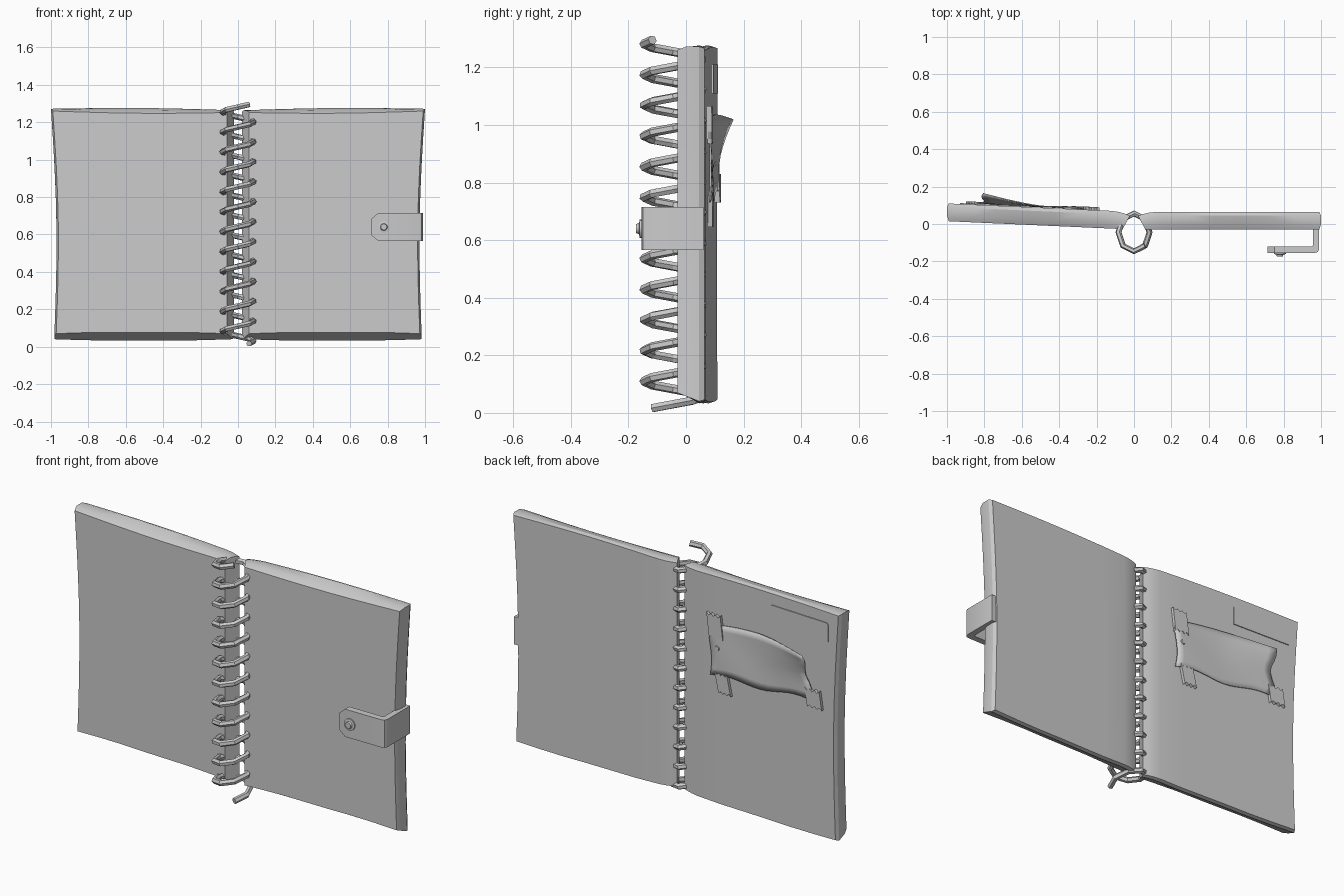
import bpy, bmesh
from math import sin, cos, pi, radians

if "Cube" in bpy.data.objects:
    bpy.data.objects.remove(bpy.data.objects["Cube"])


def finish(name, bm, angle=30):
    bmesh.ops.recalc_face_normals(bm, faces=bm.faces)
    me = bpy.data.meshes.new(name)
    bm.to_mesh(me)
    bm.free()
    ob = bpy.data.objects.new(name, me)
    bpy.context.collection.objects.link(ob)
    bpy.ops.object.select_all(action='DESELECT')
    ob.select_set(True)
    bpy.context.view_layer.objects.active = ob
    bpy.ops.object.shade_smooth_by_angle(angle=radians(angle))
    return ob


def cover_y(x):
    # back surface of the tilted left half
    return 0.065 + 0.045 * abs(x)


# --- Book halves: slightly warped slabs with bevelled rims ---
U = [0, .03, .06, .1, .25, .4, .55, .7, .85, 1]
V = [i / 8 for i in range(9)]
LAYERS = [  # y, inner x, outer x, bottom z, top z, bow of the edge
    (-.030, .060, .990, .070, 1.252, -.008),
    (.000, .045, 1.00, .058, 1.264, -.003),
    (.046, .030, 1.00, .040, 1.264, .008),
    (.065, .022, .990, .046, 1.258, .008)]


def slab(name, side, tilt):
    bm, cache = bmesh.new(), {}

    def vert(i, j, k):
        if (i, j, k) not in cache:
            y, s0, s1, z0, z1, bow = LAYERS[k]
            u, t = U[i], V[j]
            outer = s1 - .018 * (1 - t) - .02 * sin(pi * t)
            s = s0 + (outer - s0) * u
            lo = z0 - bow * sin(pi * u) * (1 + .3 * sin(3 * pi * u))
            hi = z1 + bow * sin(pi * u) + .008 * u
            if k > 1 and s < .13:      # back curves in towards the spine
                y -= .022 * ((.13 - s) / .11) ** 2
            cache[i, j, k] = bm.verts.new((side * s, y + tilt * s, lo + (hi - lo) * t))
        return cache[i, j, k]

    nu, nv = len(U) - 1, len(V) - 1
    for i in range(nu):
        for j in range(nv):
            for k in (0, 3):
                bm.faces.new([vert(i, j, k), vert(i + 1, j, k),
                              vert(i + 1, j + 1, k), vert(i, j + 1, k)])
    rim = ([(i, 0) for i in range(nu)] + [(nu, j) for j in range(nv)]
           + [(i, nv) for i in range(nu, 0, -1)] + [(0, j) for j in range(nv, 0, -1)])
    for k in range(3):
        for a, b in zip(rim, rim[1:] + rim[:1]):
            bm.faces.new([vert(*a, k), vert(*b, k), vert(*b, k + 1), vert(*a, k + 1)])
    return finish(name, bm, 25)


slab("left_half", -1, .045)
slab("right_half", 1, 0)

# --- Spiral binding: eight-sided coil of twelve turns ---
cu = bpy.data.curves.new("spiral_binding", 'CURVE')
cu.dimensions = '3D'
cu.bevel_depth, cu.bevel_resolution, cu.use_fill_caps = .016, 1, True
sp = cu.splines.new('POLY')
n = 12 * 8
sp.points.add(n)
for i in range(n + 1):
    a = -pi / 4 + i * pi / 4
    sp.points[i].co = (.083 * cos(a), -.045 + .101 * sin(a), .03 + .1065 * a / (2 * pi), 1)
coil = bpy.data.objects.new("spiral_binding", cu)
bpy.context.collection.objects.link(coil)
bpy.ops.object.select_all(action='DESELECT')
coil.select_set(True)
bpy.context.view_layer.objects.active = coil
bpy.ops.object.convert(target='MESH')
bpy.ops.object.shade_smooth_by_angle(angle=radians(30))

# --- Clasp strap wrapping round the right edge ---
OUTER = [(.715, -.155), (.75, -.155), (.965, -.155), (.982, -.150), (.99, -.135), (.99, .06)]
INNER = [(.715, -.12), (.75, -.12), (.945, -.12), (.953, -.119), (.957, -.112), (.957, .06)]
HALF = [.045, .075, .075, .075, .075, .075]
bm = bmesh.new()
rings = []
for o, q, h in zip(OUTER, INNER, HALF):
    rings.append([bm.verts.new((*p, .64 + d)) for p, d in ((o, -h), (o, h), (q, h), (q, -h))])
for a, b in zip(rings, rings[1:]):
    for m in range(4):
        bm.faces.new([a[m], a[m - 1], b[m - 1], b[m]])
bm.faces.new(rings[0])
bm.faces.new(rings[-1])
finish("clasp_strap", bm)


def stud(name, x, y, z, r, depth, direction):
    # low domed disc whose axis is y
    bm = bmesh.new()
    prof = [(r, 0), (r, depth * .4), (r * .6, depth * .5), (r * .5, depth)]
    rs = [[bm.verts.new((x + q * cos(a * pi / 6), y + direction * d, z + q * sin(a * pi / 6)))
           for a in range(12)] for q, d in prof]
    for a, b in zip(rs, rs[1:]):
        for m in range(12):
            bm.faces.new([a[m - 1], a[m], b[m], b[m - 1]])
    bm.faces.new(rs[0])
    bm.faces.new(rs[-1])
    finish(name, bm)


stud("clasp_button", .78, -.153, .64, .032, .02, -1)


# --- Thin pieces lying on the back of the left half ---
def plate(name, pts, lift):
    bm = bmesh.new()
    lo = [bm.verts.new((x, cover_y(x) - .004, z)) for x, z in pts]
    hi = [bm.verts.new((x, cover_y(x) + lift, z)) for x, z in pts]
    bm.faces.new(lo)
    bm.faces.new(hi)
    for m in range(len(pts)):
        bm.faces.new([lo[m - 1], lo[m], hi[m], hi[m - 1]])
    finish(name, bm)


plate("label", [(-.58, 1.11), (-.58, 1.21), (-.92, 1.21), (-.93, 1.2), (-.93, 1.11)], .005)


def tape(name, x, z, w, h, lean):
    # strip with saw-toothed ends
    teeth = 6
    top = [(x + w * (i / teeth - .5) + lean, z + h / 2 - (i % 2) * .012) for i in range(teeth + 1)]
    bot = [(x + w * (.5 - i / teeth) - lean, z - h / 2 + (i % 2) * .012) for i in range(teeth + 1)]
    plate(name, top + bot, .016)


tape("tape_upper", -.235, 1.0, .085, .13, .008)
tape("tape_lower", -.285, .70, .075, .11, .012)
tape("tape_outer", -.845, .78, .09, .10, .008)

# --- Loose sheet with ragged edges and a curled outer corner ---
bm = bmesh.new()
NX, NZ = 14, 8
grid = []
for i in range(NX + 1):
    u = i / NX
    col = []
    for j in range(NZ + 1):
        t = j / NZ
        x = -.205 - .01 * sin(5 * t) - u * (.605 + .015 * sin(9 * t))
        lo = .73 + .035 * u + .012 * sin(9 * u)
        hi = 1.0 + .025 * sin(pi * u) + .02 * u
        curl = max(0, (u - .5) / .5) ** 1.5 * max(0, (t - .35) / .65) ** 1.5
        y = cover_y(x) + .008 + .003 * sin(7 * u + 3 * t) + .055 * curl
        col.append(bm.verts.new((x, y, lo + (hi - lo) * t)))
    grid.append(col)
for a, b in zip(grid, grid[1:]):
    for j in range(NZ):
        bm.faces.new([a[j], a[j + 1], b[j + 1], b[j]])
sheet = finish("loose_sheet", bm, 40)
mod = sheet.modifiers.new("thickness", 'SOLIDIFY')
mod.thickness, mod.offset = .006, 0

stud("sheet_pin", -.25, cover_y(-.25) + .008, .885, .024, .01, 1)
